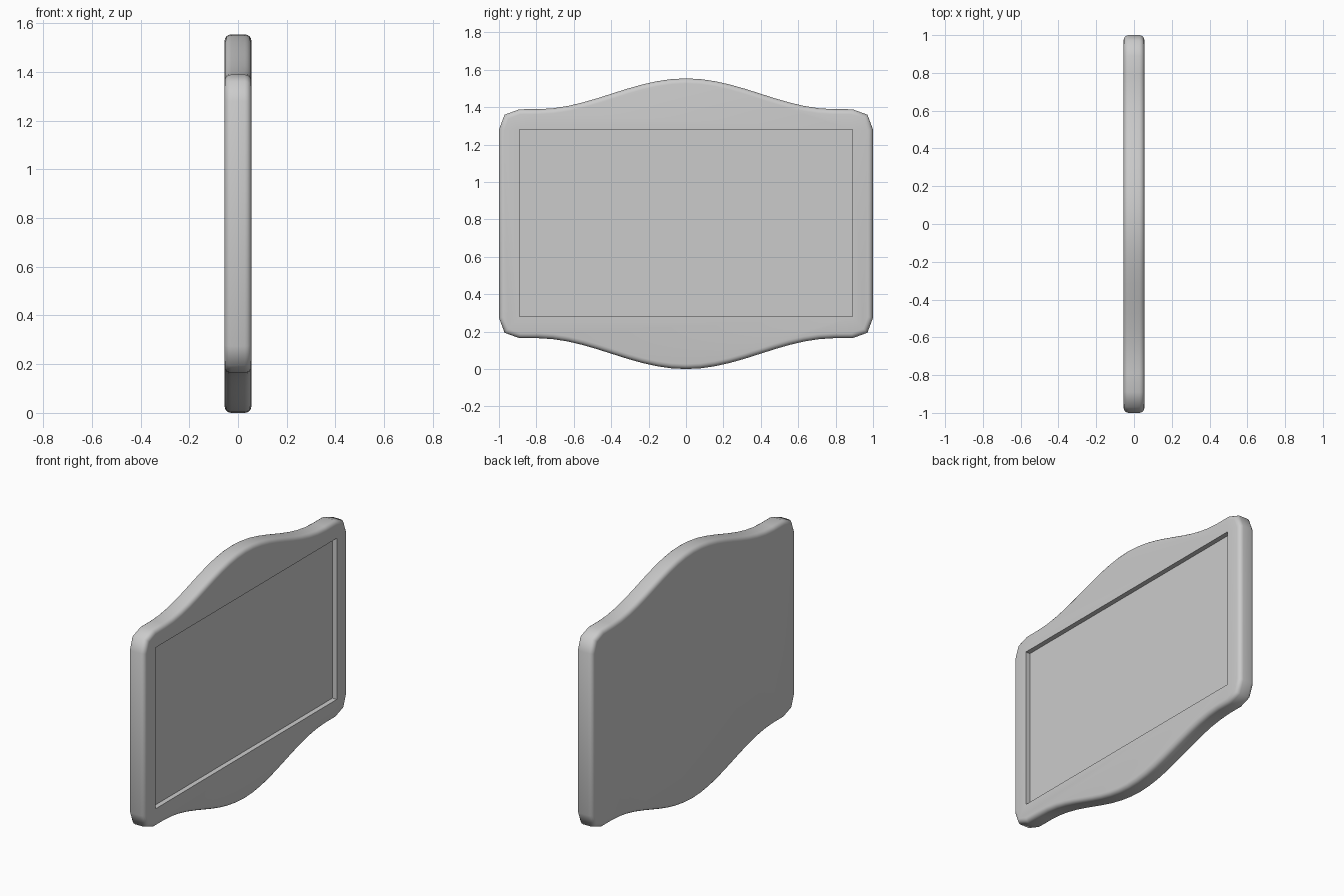
import bpy, bmesh, math

if "Cube" in bpy.data.objects:
    bpy.data.objects.remove(bpy.data.objects["Cube"])

MID = 0.777      # height of the horizontal symmetry line
HALF_T = 0.055   # half thickness of the plate
STEPS = 20

# Outline above the symmetry line: wavy crest, short shoulder, chamfered corner
top = [(1.0, 0.503), (0.97, 0.583), (0.89, 0.612)]
for i in range(STEPS + 1):
    y = 0.79 - 1.58 * i / STEPS
    top.append((y, 0.6935 + 0.0815 * math.cos(math.pi * y / 0.8) + 0.002 * (1 - abs(y) / 0.79)))
top += [(-0.89, 0.612), (-0.97, 0.583), (-1.0, 0.503)]
outline = top + [(-y, -z) for y, z in top]

# Plate body with rounded rim
bm = bmesh.new()
face = bm.faces.new([bm.verts.new((-HALF_T, y, MID + z)) for y, z in outline])
ext = bmesh.ops.extrude_face_region(bm, geom=[face])
verts = [v for v in ext["geom"] if isinstance(v, bmesh.types.BMVert)]
bmesh.ops.translate(bm, verts=verts, vec=(2 * HALF_T, 0, 0))
bmesh.ops.recalc_face_normals(bm, faces=bm.faces)
rim = [e for e in bm.edges if abs(e.verts[0].co.x - e.verts[1].co.x) < 1e-5]
bmesh.ops.bevel(bm, geom=rim, offset=0.027, segments=4, profile=0.5, affect='EDGES')
mesh = bpy.data.meshes.new("framed_panel")
bm.to_mesh(mesh)
bm.free()
panel = bpy.data.objects.new("framed_panel", mesh)
bpy.context.collection.objects.link(panel)

# Rectangular recess on the +x face
bpy.ops.mesh.primitive_cube_add(size=1, location=(HALF_T + 0.02, 0, 0.78))
cutter = bpy.context.object
cutter.name = "recess_cutter"
cutter.scale = (0.10, 1.78, 1.0)
cutter.hide_render = True

bpy.ops.object.select_all(action='DESELECT')
panel.select_set(True)
bpy.context.view_layer.objects.active = panel
mod = panel.modifiers.new("recess", 'BOOLEAN')
mod.operation = 'DIFFERENCE'
mod.solver = 'EXACT'
mod.object = cutter
bpy.ops.object.modifier_apply(modifier=mod.name)
bpy.data.objects.remove(cutter)
bpy.ops.object.shade_smooth_by_angle(angle=math.radians(55))
